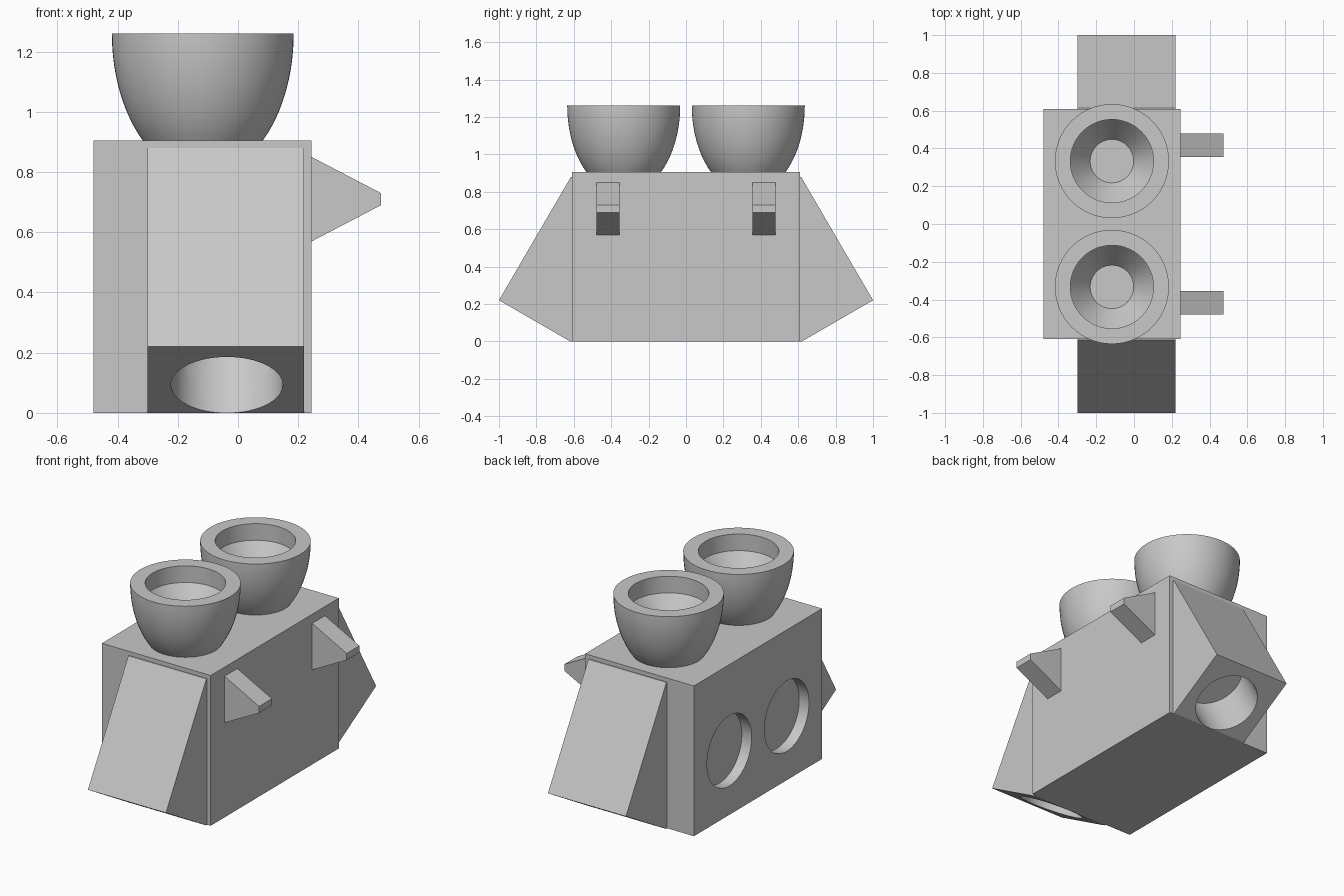
import bpy, bmesh, math
from mathutils import Vector

cube = bpy.data.objects.get("Cube")
if cube:
    bpy.data.objects.remove(cube, do_unlink=True)

grey = bpy.data.materials.new("light_grey")
grey.use_nodes = True
colour = (0.58, 0.58, 0.58, 1)
grey.diffuse_color = colour
grey.node_tree.nodes["Principled BSDF"].inputs["Base Color"].default_value = colour


def finish(name, bm, smooth=False):
    """Turn a bmesh into a named object with the shared material."""
    bmesh.ops.recalc_face_normals(bm, faces=bm.faces)
    mesh = bpy.data.meshes.new(name)
    bm.to_mesh(mesh)
    bm.free()
    mesh.materials.append(grey)
    obj = bpy.data.objects.new(name, mesh)
    bpy.context.collection.objects.link(obj)
    if smooth:
        bpy.ops.object.select_all(action='DESELECT')
        obj.select_set(True)
        bpy.context.view_layer.objects.active = obj
        bpy.ops.object.shade_smooth_by_angle(angle=math.radians(30))
    return obj


def prism(name, points, offset):
    """Extrude a flat outline along an offset."""
    bm = bmesh.new()
    face = bm.faces.new([bm.verts.new(p) for p in points])
    ext = bmesh.ops.extrude_face_region(bm, geom=[face], use_keep_orig=True)
    verts = [g for g in ext["geom"] if isinstance(g, bmesh.types.BMVert)]
    bmesh.ops.translate(bm, verts=verts, vec=offset)
    return finish(name, bm)


def lathe(name, profile, centre, steps=64):
    """Spin an (r, z) profile about a vertical axis."""
    bm = bmesh.new()
    verts = [bm.verts.new((r, 0, z)) for r, z in profile]
    edges = [bm.edges.new(pair) for pair in zip(verts, verts[1:])]
    bmesh.ops.spin(bm, geom=verts + edges, cent=(0, 0, 0), axis=(0, 0, 1),
                   angle=math.tau, steps=steps, use_merge=True)
    bmesh.ops.remove_doubles(bm, verts=bm.verts, dist=1e-4)
    bmesh.ops.translate(bm, verts=bm.verts, vec=centre)
    return finish(name, bm, True)


def cutter(name, radius, depth, centre, direction):
    """Hidden cylinder that cuts a round recess of the given depth."""
    bm = bmesh.new()
    bmesh.ops.create_cone(bm, cap_ends=True, segments=64, radius1=radius,
                          radius2=radius, depth=2 * depth)
    obj = finish(name, bm, True)
    obj.location = centre
    obj.rotation_euler = Vector(direction).to_track_quat('Z', 'Y').to_euler()
    obj.hide_render = True
    obj.hide_set(True)
    return obj


def cut(obj, tool):
    mod = obj.modifiers.new(tool.name, 'BOOLEAN')
    mod.operation = 'DIFFERENCE'
    mod.solver = 'EXACT'
    mod.object = tool


# Main box
X0, X1, Y, TOP = -0.48, 0.245, 0.61, 0.905
body = prism("body", [(X0, -Y, 0), (X1, -Y, 0), (X1, Y, 0), (X0, Y, 0)], (0, 0, TOP))

# Cup outline: elliptical outside, straight bore with a conical seat inside
RIM, RADIUS, HEIGHT = 1.26, 0.302, 0.473
outside = []
for i in range(15):
    z = TOP - 0.005 + (RIM - TOP + 0.005) * i / 14
    outside.append((RADIUS * math.sqrt(1 - ((RIM - z) / HEIGHT) ** 2), z))
inside = [(0.22, RIM), (0.22, 1.16), (0.115, 1.02), (0, 1.02)]
cup = [(0, TOP - 0.005)] + outside + inside

for end, s in (("front", -1), ("back", 1)):
    # Sloped end wedge with a round port in its lower face
    outline = [(0.59, 0), (0.62, 0), (1, 0.22), (0.615, 0.88), (0.59, 0.88)]
    wedge = prism(end + "_wedge", [(-0.3, s * y, z) for y, z in outline], (0.52, 0, 0))
    port = cutter(end + "_port_cutter", 0.186, 0.27, (-0.037, s * 0.78, 0.093),
                  (0, s * 0.5, -0.866))
    cut(wedge, port)
    cut(body, port)

    # Shallow round recess in the right side
    cut(body, cutter(end + "_recess_cutter", 0.212, 0.065, (X0, s * 0.273, 0.386), (1, 0, 0)))

    # Cup on top
    lathe(end + "_cup", cup, (-0.117, s * 0.333, 0))

    # Tapered peg on the left side
    peg = [(X1 - 0.01, 0.57), (X1, 0.57), (0.475, 0.69), (0.475, 0.73),
           (X1, 0.85), (X1 - 0.01, 0.85)]
    prism(end + "_peg", [(x, s * 0.417 - 0.061, z) for x, z in peg], (0, 0.122, 0))
